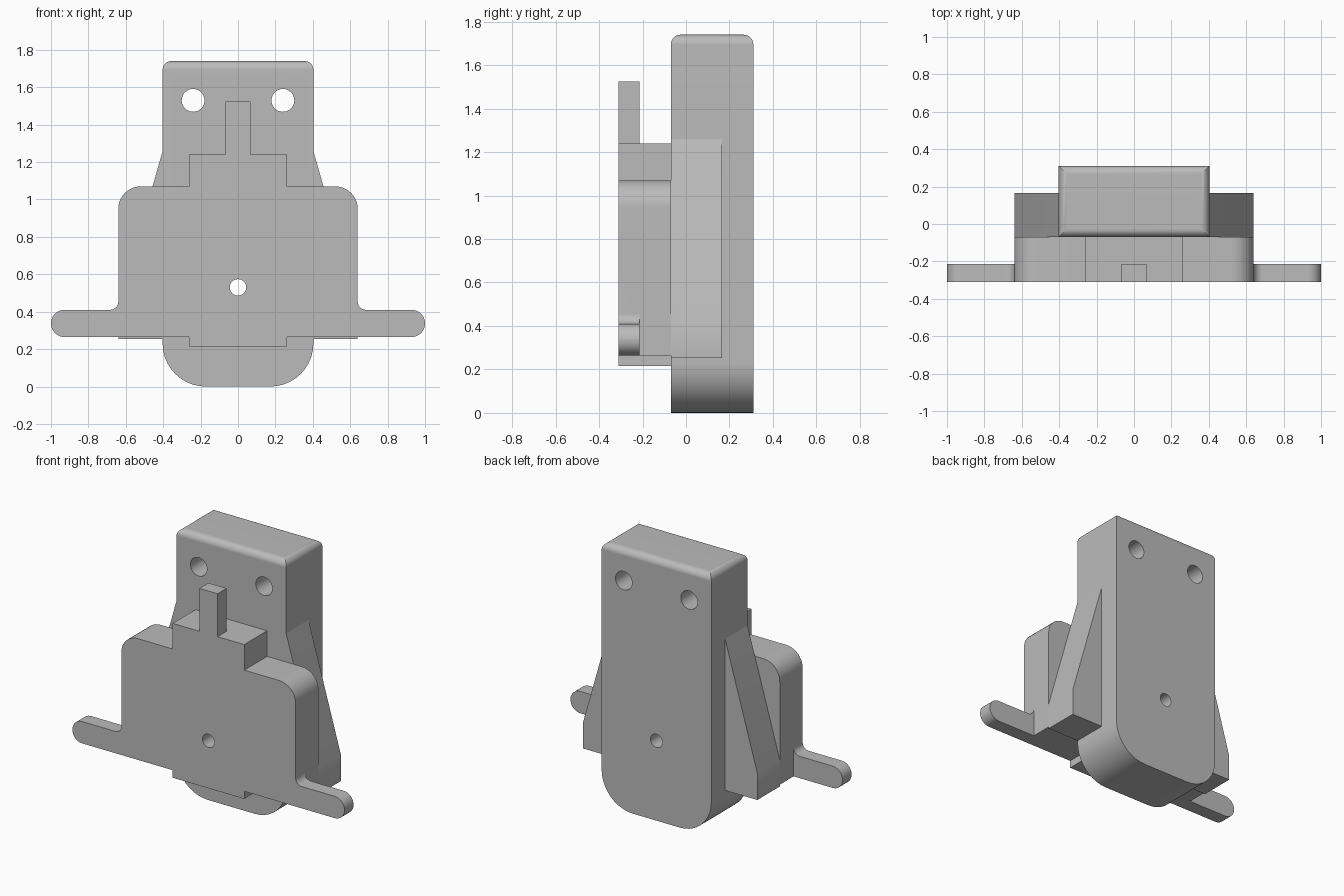
import bpy, bmesh, math
from mathutils import Vector

if "Cube" in bpy.data.objects:
    bpy.data.objects.remove(bpy.data.objects["Cube"], do_unlink=True)

grey = bpy.data.materials.new("plain grey")
grey.use_nodes = True
grey.diffuse_color = (0.5, 0.5, 0.5, 1)
grey.node_tree.nodes["Principled BSDF"].inputs["Base Color"].default_value = (0.5, 0.5, 0.5, 1)


def rounded(corners, steps=10):
    """Outline from (x, z, radius) corners, each replaced by a tangent arc."""
    out = []
    for i, (x, z, r) in enumerate(corners):
        p = Vector((x, z))
        if r == 0:
            out.append(p)
            continue
        a = (Vector(corners[i - 1][:2]) - p).normalized()
        b = (Vector(corners[(i + 1) % len(corners)][:2]) - p).normalized()
        half = a.angle(b) / 2
        centre = p + (a + b).normalized() * r / math.sin(half)
        start = p + a * r / math.tan(half) - centre
        end = p + b * r / math.tan(half) - centre
        sweep = start.angle_signed(end)
        for k in range(steps + 1):
            t = -sweep * k / steps
            out.append(centre + Vector((start.x * math.cos(t) - start.y * math.sin(t),
                                        start.x * math.sin(t) + start.y * math.cos(t))))
    return out


def mirrored(half):
    """Close a right-hand outline with its mirror image."""
    return half + [(-x, z, r) for x, z, r in reversed(half)]


def prism(name, corners, front, back, top_round=0):
    bm = bmesh.new()
    face = bm.faces.new([bm.verts.new((p.x, front, p.y)) for p in rounded(corners)])
    ext = bmesh.ops.extrude_face_region(bm, geom=[face])
    bmesh.ops.translate(bm, vec=(0, back - front, 0),
                        verts=[v for v in ext["geom"] if isinstance(v, bmesh.types.BMVert)])
    if top_round:
        top = max(v.co.z for v in bm.verts)
        edges = [e for e in bm.edges if all(v.co.z > top - 1e-4 for v in e.verts)]
        bmesh.ops.bevel(bm, geom=edges, offset=top_round, segments=6,
                        profile=0.5, affect='EDGES')
    bmesh.ops.recalc_face_normals(bm, faces=bm.faces)
    mesh = bpy.data.meshes.new(name)
    bm.to_mesh(mesh)
    bm.free()
    mesh.materials.append(grey)
    obj = bpy.data.objects.new(name, mesh)
    bpy.context.collection.objects.link(obj)
    return obj


def select(obj):
    bpy.ops.object.select_all(action='DESELECT')
    obj.select_set(True)
    bpy.context.view_layer.objects.active = obj


def combine(obj, tool, operation):
    """Apply a boolean and discard its tool."""
    mod = obj.modifiers.new("boolean", 'BOOLEAN')
    mod.operation, mod.object, mod.solver = operation, tool, 'EXACT'
    select(obj)
    bpy.ops.object.modifier_apply(modifier=mod.name)
    bpy.data.objects.remove(tool, do_unlink=True)


def drill(obj, x, z, radius):
    bpy.ops.mesh.primitive_cylinder_add(vertices=40, radius=radius, depth=2,
                                        location=(x, 0, z), rotation=(math.pi / 2, 0, 0))
    cutter = bpy.context.object
    cutter.hide_render = True
    cutter.data.materials.append(grey)
    combine(obj, cutter, 'DIFFERENCE')


def finish(obj):
    select(obj)
    bpy.ops.object.shade_smooth_by_angle(angle=math.radians(30))
    mod = obj.modifiers.new("weighted normals", 'WEIGHTED_NORMAL')
    mod.keep_sharp = True


FRONT, MID, JOIN, BACK = -0.31, -0.215, -0.07, 0.31

# Tall rear block with rounded foot and softened top
body = prism("rear_block", mirrored([(0.403, 0, 0.23), (0.403, 1.74, 0)]), JOIN, BACK, 0.045)
for side in (-1, 1):
    drill(body, side * 0.24, 1.53, 0.061)
drill(body, 0, 0.53, 0.044)

# Front plate: full-depth stepped part
plate = prism("front_plate", mirrored([
    (0.263, 0.215, 0), (0.263, 0.265, 0), (0.64, 0.265, 0), (0.64, 1.07, 0.12),
    (0.263, 1.07, 0), (0.263, 1.24, 0)]), FRONT, JOIN)

# Thin arms with rounded tips and a fillet into the plate, plus the upright tab
arms = prism("arms_and_tab", mirrored([
    (1, 0.265, 0.072), (1, 0.41, 0.072), (0.64, 0.41, 0.045),
    (0.64, 0.8, 0), (0.067, 0.8, 0), (0.067, 1.525, 0)]), FRONT, MID)
combine(plate, arms, 'UNION')
drill(plate, 0, 0.53, 0.044)

# Sloping side wedges
for side, label in ((1, "left"), (-1, "right")):
    wedge = prism(label + "_wedge", [
        (side * 0.40, 0.253, 0), (side * 0.64, 0.253, 0),
        (side * 0.64, 0.43, 0), (side * 0.40, 1.27, 0)], JOIN, 0.165)
    finish(wedge)

finish(body)
finish(plate)
